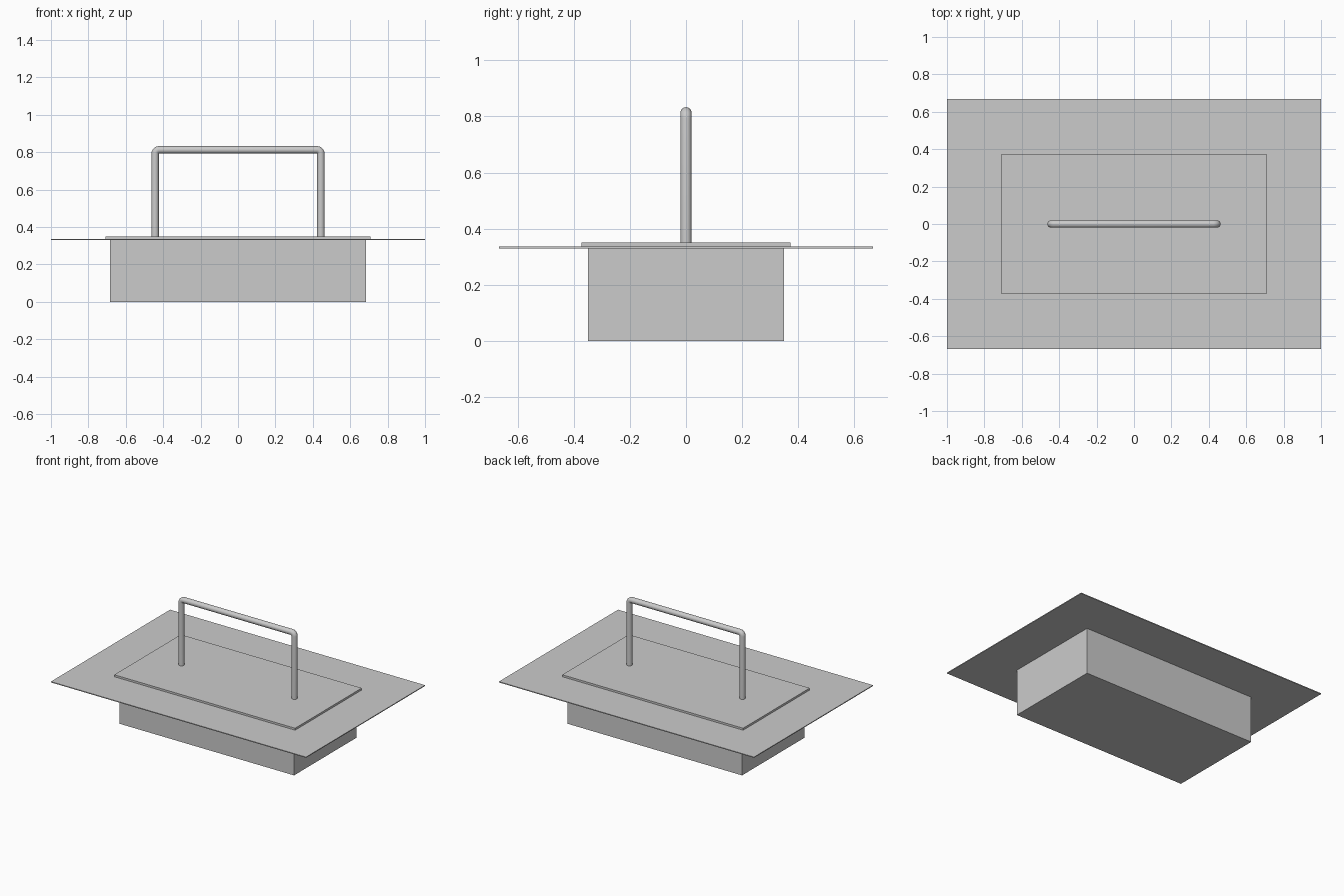
import bpy
import math
from mathutils import Vector

cube = bpy.data.objects.get("Cube")
if cube:
    bpy.data.objects.remove(cube, do_unlink=True)

# Single flat grey
grey = bpy.data.materials.new("plain grey")
grey.use_nodes = True
color = (0.6, 0.6, 0.6, 1)
grey.diffuse_color = color
grey.node_tree.nodes["Principled BSDF"].inputs["Base Color"].default_value = color


def slab(name, half_x, half_y, bottom, top):
    bpy.ops.mesh.primitive_cube_add(size=2, location=(0, 0, (bottom + top) / 2))
    obj = bpy.context.object
    obj.name = name
    obj.scale = (half_x, half_y, (top - bottom) / 2)
    bpy.ops.object.transform_apply(location=False, rotation=False, scale=True)
    obj.data.materials.append(grey)
    return obj


# Box body, wide flange and lid
slab("body", 0.684, 0.349, 0, 0.33)
slab("flange", 1, 0.667, 0.33, 0.336)
slab("lid", 0.709, 0.373, 0.336, 0.35)

# Handle path: two legs joined by a bar through tightly rounded corners
RADIUS, BEND, REACH, TOP = 0.02, 0.021, 0.443, 0.813
STEPS = 6
half = [Vector((REACH, 0, 0.345))]
for i in range(STEPS + 1):
    a = math.pi / 2 * i / STEPS
    half.append(Vector((REACH - BEND + BEND * math.cos(a), 0,
                        TOP - BEND + BEND * math.sin(a))))
path = half + [Vector((-p.x, p.y, p.z)) for p in reversed(half)]

# Round tube along the path
curve = bpy.data.curves.new("handle", "CURVE")
curve.dimensions = "3D"
curve.bevel_depth = RADIUS
curve.bevel_resolution = 6
curve.use_fill_caps = True
spline = curve.splines.new("POLY")
spline.points.add(len(path) - 1)
for point, p in zip(spline.points, path):
    point.co = (*p, 1)
handle = bpy.data.objects.new("handle", curve)
bpy.context.collection.objects.link(handle)
bpy.ops.object.select_all(action="DESELECT")
handle.select_set(True)
bpy.context.view_layer.objects.active = handle
bpy.ops.object.convert(target="MESH")
handle = bpy.context.object
handle.data.materials.clear()
handle.data.materials.append(grey)
bpy.ops.object.shade_smooth_by_angle(angle=math.radians(40))
